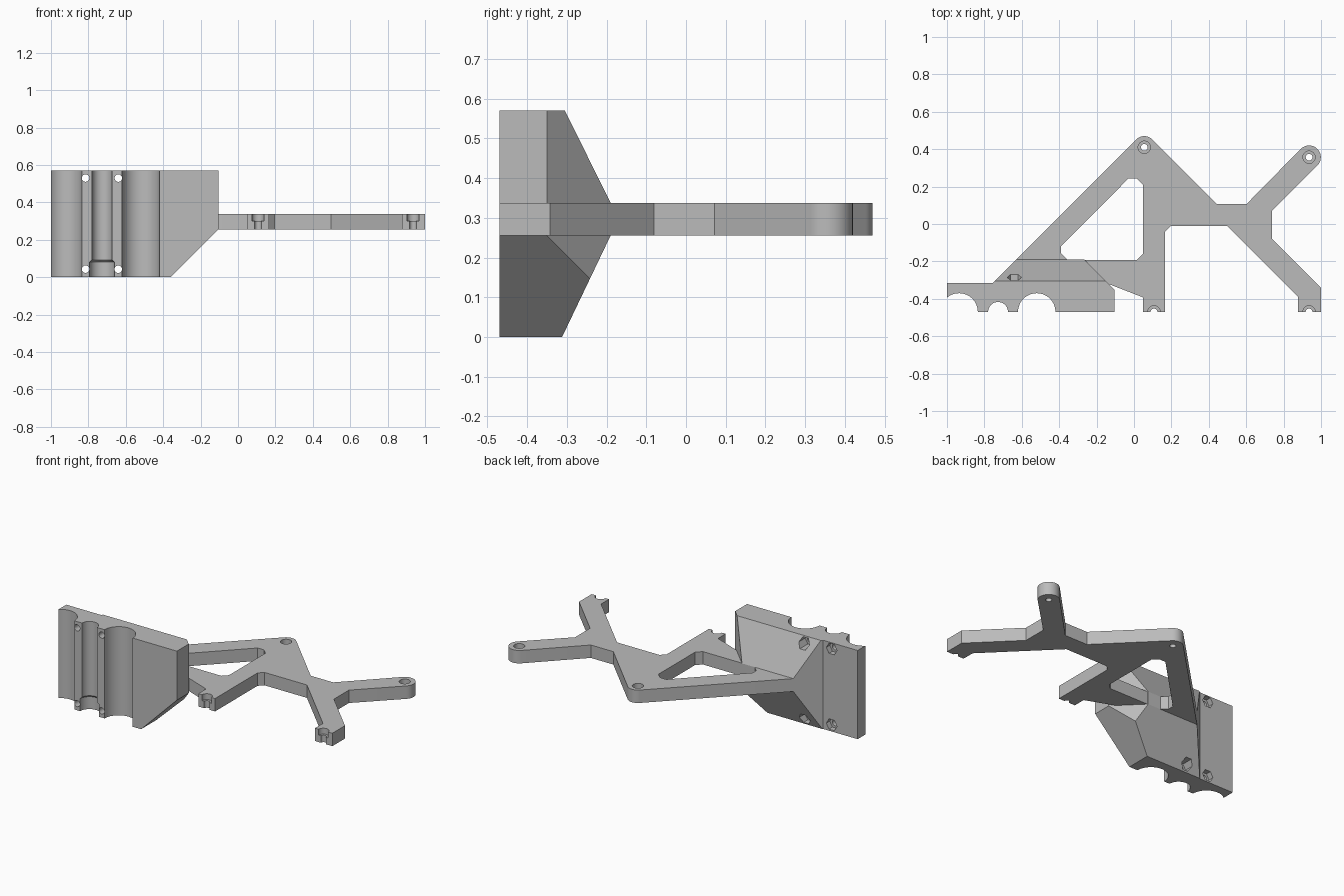
import bpy
import bmesh
from math import cos, sin, radians, tau
from mathutils import Vector

if "Cube" in bpy.data.objects:
    bpy.data.objects.remove(bpy.data.objects["Cube"], do_unlink=True)

HEIGHT = 0.57
FRONT = -0.47
ARM_LOW, ARM_HIGH = 0.255, 0.338

grey = bpy.data.materials.new("plain grey")
grey.use_nodes = True
grey.diffuse_color = (0.5, 0.5, 0.5, 1)
grey.node_tree.nodes["Principled BSDF"].inputs["Base Color"].default_value = grey.diffuse_color


def finish(bm, name):
    """Turn a bmesh into a scene object."""
    bmesh.ops.recalc_face_normals(bm, faces=bm.faces[:])
    mesh = bpy.data.meshes.new(name)
    bm.to_mesh(mesh)
    bm.free()
    mesh.materials.append(grey)
    obj = bpy.data.objects.new(name, mesh)
    bpy.context.collection.objects.link(obj)
    return obj


def prism(points, low, high):
    """Upright prism over a plan outline."""
    bm = bmesh.new()
    base = bm.faces.new([bm.verts.new((x, y, low)) for x, y in points])
    top = bmesh.ops.extrude_face_region(bm, geom=[base])["geom"]
    verts = [v for v in top if isinstance(v, bmesh.types.BMVert)]
    bmesh.ops.translate(bm, verts=verts, vec=(0, 0, high - low))
    return bm


def turned(centre, rings, along_y=False, sides=48):
    """Solid of revolution from (radius, position) rings along z or y."""
    bm = bmesh.new()
    loops = []
    for radius, pos in rings:
        loop = []
        for i in range(sides):
            a = tau * i / sides
            u, v = centre[0] + radius * cos(a), centre[1] + radius * sin(a)
            loop.append(bm.verts.new((u, pos, v) if along_y else (u, v, pos)))
        loops.append(loop)
    for low, high in zip(loops, loops[1:]):
        for i in range(sides):
            j = (i + 1) % sides
            bm.faces.new((low[i], low[j], high[j], high[i]))
    bm.faces.new(loops[0])
    bm.faces.new(loops[-1])
    return bm


def cut(obj, bm):
    """Subtract a solid and discard the cutter."""
    cutter = finish(bm, "cutter")
    cutter.hide_render = True
    mod = obj.modifiers.new("cut", 'BOOLEAN')
    mod.operation = 'DIFFERENCE'
    mod.solver = 'EXACT'
    mod.object = cutter
    bpy.context.view_layer.objects.active = obj
    bpy.ops.object.modifier_apply(modifier=mod.name)
    bpy.data.objects.remove(cutter, do_unlink=True)


def arc(x, y, radius, start, end, steps=16):
    angles = [radians(start + (end - start) * i / steps) for i in range(steps + 1)]
    return [(x + radius * cos(a), y + radius * sin(a)) for a in angles]


# Mounting block: plan outline trimmed by two back slopes and a lower corner bevel
bm = prism([(-1, FRONT), (-0.105, FRONT), (-0.105, -0.35), (-0.265, -0.19),
            (-0.63, -0.19), (-0.755, -0.315), (-1, -0.315)], 0, HEIGHT)
for point, normal in (((0, -0.19, ARM_HIGH), (0, 0.232, 0.115)),
                      ((0, -0.19, ARM_LOW), (0, 0.255, -0.122)),
                      ((-0.36, 0, 0), (1, 0, -1))):
    bmesh.ops.bisect_plane(bm, geom=bm.verts[:] + bm.edges[:] + bm.faces[:], dist=1e-5,
                           plane_co=point, plane_no=Vector(normal).normalized(),
                           clear_outer=True)
    bmesh.ops.holes_fill(bm, edges=[e for e in bm.edges if e.is_boundary], sides=0)
block = finish(bm, "mounting_block")

# Rod grooves down the front, the middle one widened at its foot
for x in (-0.935, -0.52):
    cut(block, turned((x, FRONT), [(0.1, -0.1), (0.1, 0.7)]))
cut(block, turned((-0.727, FRONT), [(0.067, -0.1), (0.067, 0.08), (0.053, 0.093), (0.053, 0.7)]))

# Screw holes with hexagonal nut pockets at the back
for x in (-0.815, -0.64):
    for z in (0.043, 0.53):
        cut(block, turned((x, z), [(0.02, -0.6), (0.02, -0.1)], True, 24))
        cut(block, turned((x, z), [(0.038, -0.35), (0.038, -0.1)], True, 6))

# Branching arm plate with rounded tips
tips = [(0.055, 0.41), (0.936, 0.357)]
feet = [(0.107, FRONT), (0.936, FRONT)]
outline = [(-0.755, -0.315)]
outline += arc(*tips[0], 0.06, 135, 45)
outline += [(0.442, 0.107), (0.602, 0.107)]
outline += arc(*tips[1], 0.063, 135, -45)
outline += [(0.738, 0.072), (0.738, -0.08), (1, -0.342), (1, FRONT), (0.877, FRONT),
            (0.877, -0.39), (0.497, -0.01), (0.196, -0.01), (0.166, -0.04),
            (0.166, FRONT), (0.047, FRONT), (0.047, -0.392), (-0.13, -0.323), (-0.4, -0.34)]
arm = finish(prism(outline, ARM_LOW, ARM_HIGH), "arm_plate")

# Triangular opening with clipped corners
cut(arm, prism([(-0.39, -0.12), (-0.03, 0.243), (0.015, 0.243), (0.048, 0.21),
                (0.048, -0.16), (0.015, -0.193), (-0.353, -0.193), (-0.39, -0.156)], 0.2, 0.4))

# Counterbored holes in the tips and half holes in the feet
for spot in tips + feet:
    cut(arm, turned(spot, [(0.018, 0.2), (0.018, 0.4)], sides=32))
    cut(arm, turned(spot, [(0.033, 0.3), (0.033, 0.4)], sides=32))

# Smooth the curved walls only
bpy.ops.object.select_all(action='DESELECT')
for obj in (block, arm):
    obj.select_set(True)
bpy.context.view_layer.objects.active = block
bpy.ops.object.shade_smooth_by_angle(angle=radians(25))
